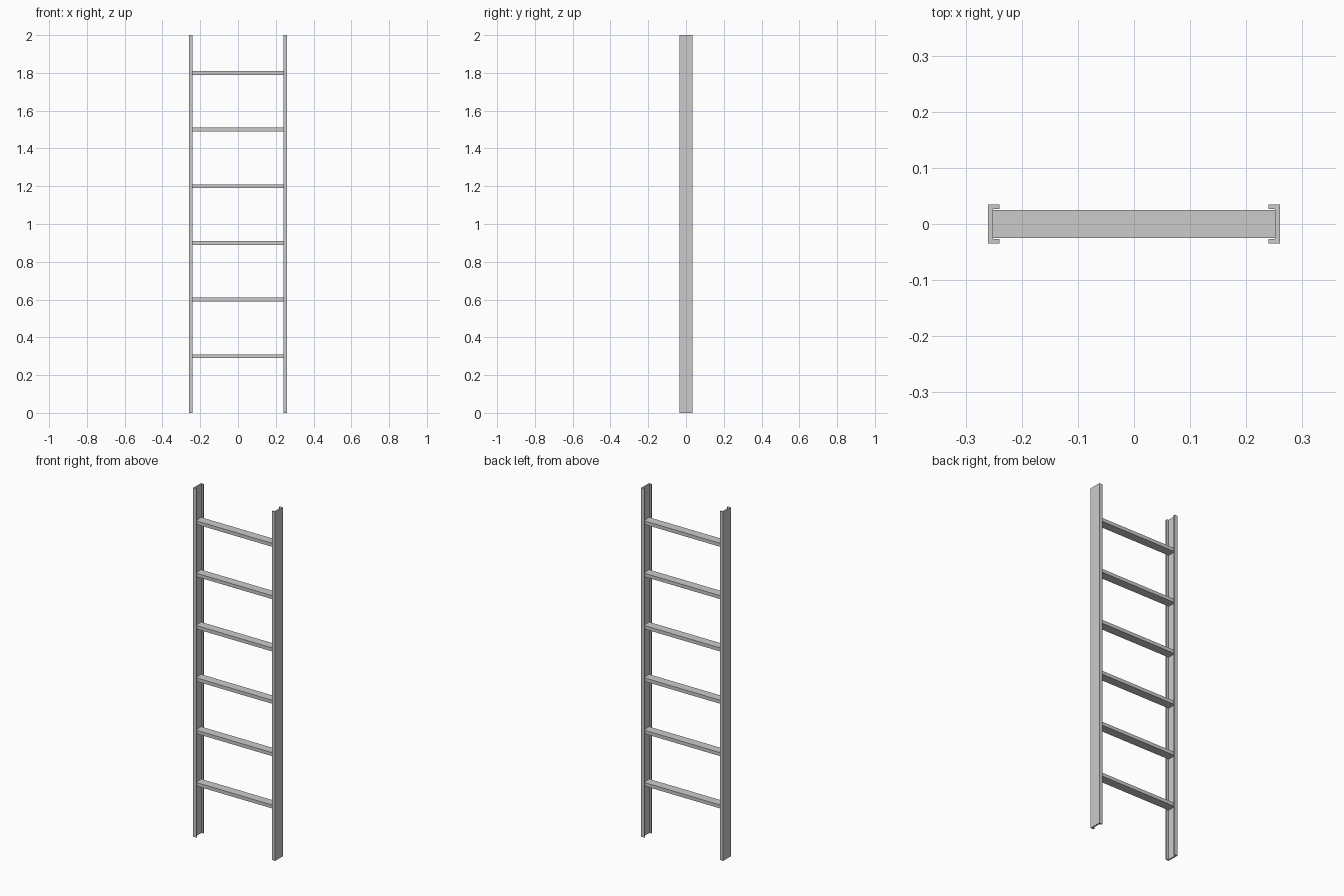
import bpy, bmesh

if "Cube" in bpy.data.objects:
    bpy.data.objects.remove(bpy.data.objects["Cube"])

H = 2.0


def prism(name, profile, axis, length, start):
    """Extrude a closed 2D profile along 'z' or 'x'."""
    bm = bmesh.new()
    place = (lambda a, b: (a, b, start)) if axis == 'z' else (lambda a, b: (start, a, b))
    face = bm.faces.new([bm.verts.new(place(a, b)) for a, b in profile])
    ext = bmesh.ops.extrude_face_region(bm, geom=[face])
    verts = [v for v in ext['geom'] if isinstance(v, bmesh.types.BMVert)]
    vec = (0, 0, length) if axis == 'z' else (length, 0, 0)
    bmesh.ops.translate(bm, verts=verts, vec=vec)
    bmesh.ops.recalc_face_normals(bm, faces=bm.faces)
    mesh = bpy.data.meshes.new(name)
    bm.to_mesh(mesh)
    bm.free()
    obj = bpy.data.objects.new(name, mesh)
    bpy.context.collection.objects.link(obj)
    return obj


# Side rails: C-channels opening towards the rungs
outer, web, lip = 0.26, 0.251, 0.24
half, inner = 0.035, 0.0265
channel = [(outer, -half), (outer, half), (lip, half), (lip, inner),
           (web, inner), (web, -inner), (lip, -inner), (lip, -half)]
for name, side in (("left_rail", -1), ("right_rail", 1)):
    prism(name, [(side * x, y) for x, y in channel], 'z', H, 0)

# Rungs: flat rectangular bars set into the channels
ry, rz = 0.025, 0.01
for i in range(1, 7):
    z = 0.3 * i
    bar = [(-ry, z - rz), (ry, z - rz), (ry, z + rz), (-ry, z + rz)]
    prism(f"rung_{i}", bar, 'x', 2 * web, -web)
